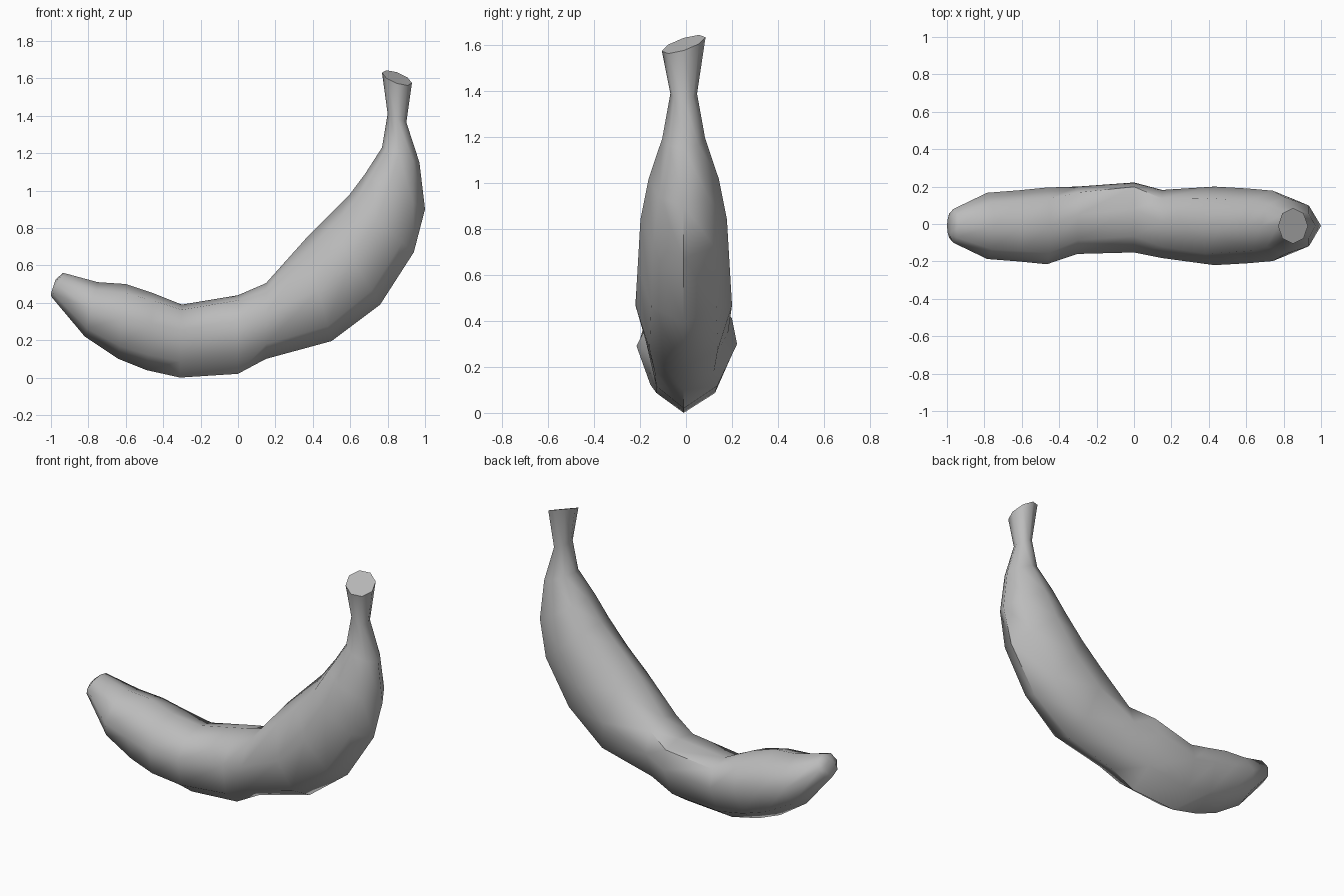
import bpy
import bmesh
import math
from mathutils import Vector

if "Cube" in bpy.data.objects:
    bpy.data.objects.remove(bpy.data.objects["Cube"], do_unlink=True)

SIDES = 8
OUTER_Y = -0.01


def make_material(name, color):
    mat = bpy.data.materials.new(name)
    mat.use_nodes = True
    mat.diffuse_color = color
    mat.node_tree.nodes["Principled BSDF"].inputs["Base Color"].default_value = color
    return mat


def add_ring(bm, inner, outer, half_width, bulge=0.0, inner_y=OUTER_Y, tilt=0.0):
    """Octagonal section; bulge moves its widest points toward the inner curve."""
    inner = Vector((inner[0], inner_y, inner[1]))
    outer = Vector((outer[0], OUTER_Y, outer[1]))
    middle = (inner + outer) / 2
    across = (inner - outer) / 2
    sideways = Vector((0, half_width, tilt))
    lift = Vector((across.x, 0, across.z)) * bulge
    ring = []
    for i in range(SIDES):
        c = math.cos(math.tau * i / SIDES)
        s = math.sin(math.tau * i / SIDES)
        ring.append(bm.verts.new(middle + across * c + sideways * s + lift * s * s))
    return ring


def bridge(bm, first, second):
    for i in range(SIDES):
        j = (i + 1) % SIDES
        bm.faces.new((first[i], first[j], second[j], second[i]))


# Sections from blossom tip to stem: inner point, outer point, half width, bulge, inner y
sections = [
    ((-.975, .525), (-1, .45), .05),
    ((-.935, .56), (-.998, .432), .09),
    ((-.75, .51), (-.82, .22), .177),
    ((-.6, .5), (-.64, .1), .19, .1),
    ((-.45, .45), (-.49, .04), .205, .22),
    ((-.3, .39), (-.31, 0), .18, .3, .05),
    ((0, .44), (0, .02), .187, .33, .08),
    ((.15, .505), (.15, .1), .182, .2, .01),
    ((.36, .74), (.5, .195), .21),
    ((.47, .85), (.76, .39), .2, .06),
    ((.59, .97), (.94, .67), .188, .13),
    ((.68, 1.09), (1, .9), .153, .22),
    ((.77, 1.23), (.97, 1.15), .093, .1),
    ((.8, 1.41), (.9, 1.365), .058),
    ((.77, 1.63), (.93, 1.575), .095, 0, OUTER_Y, .03),
]

# Fruit body: loft the sections and close both ends
bm = bmesh.new()
rings = [add_ring(bm, *section) for section in sections]
for first, second in zip(rings, rings[1:]):
    bridge(bm, first, second)
bm.faces.new(rings[0])
bm.faces.new(rings[-1])
bmesh.ops.recalc_face_normals(bm, faces=bm.faces)

mesh = bpy.data.meshes.new("banana")
bm.to_mesh(mesh)
bm.free()
mesh.materials.append(make_material("mid grey", (0.5, 0.5, 0.5, 1)))
banana = bpy.data.objects.new("banana", mesh)
bpy.context.collection.objects.link(banana)

# Smooth skin with a crisp stem cut
bpy.ops.object.select_all(action="DESELECT")
bpy.context.view_layer.objects.active = banana
banana.select_set(True)
bpy.ops.object.shade_smooth_by_angle(angle=math.radians(60))
